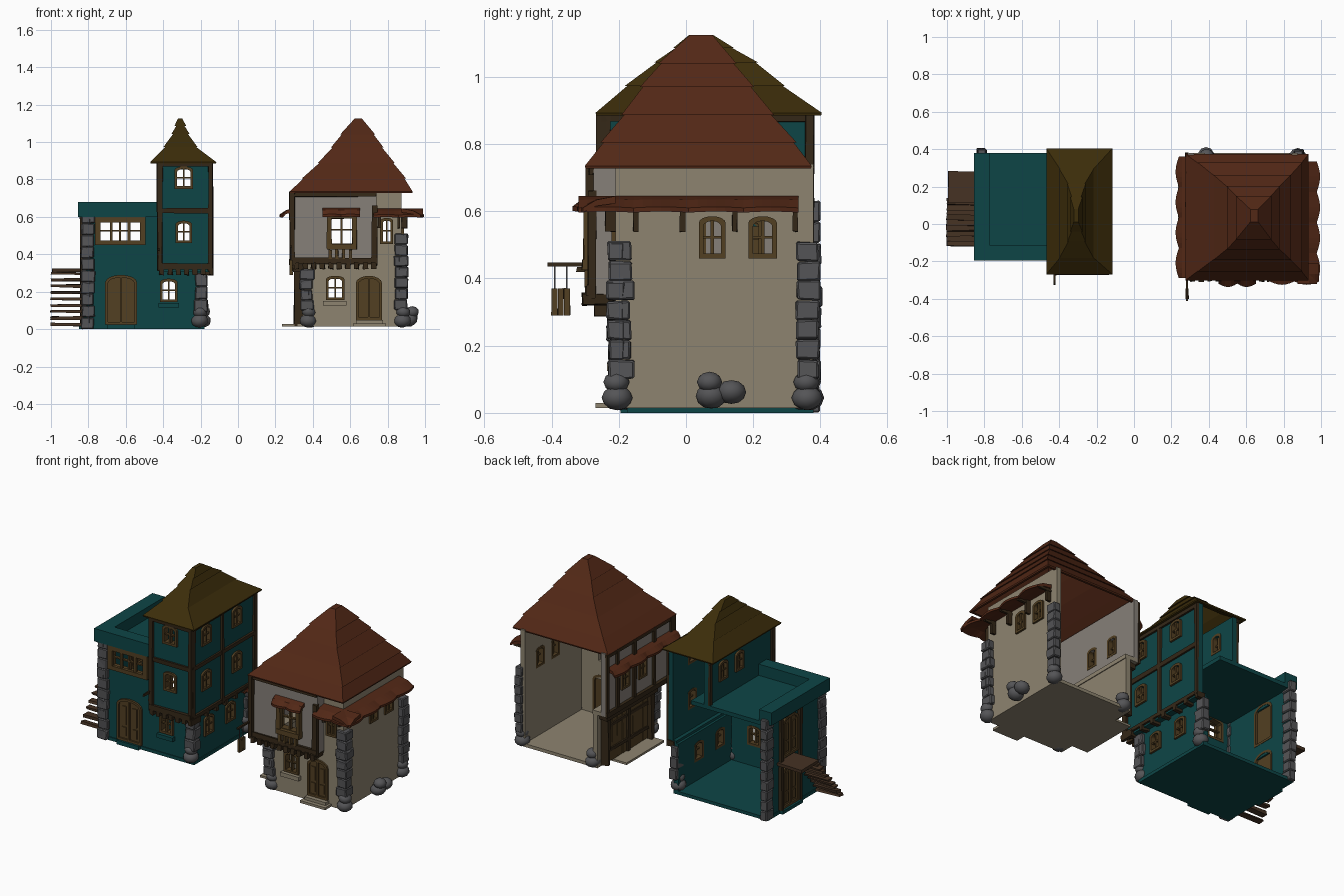
import bpy, bmesh, math, random
from mathutils import Vector, Matrix

if "Cube" in bpy.data.objects:
    bpy.data.objects.remove(bpy.data.objects["Cube"])
random.seed(4)

COLORS = dict(teal=(.004, .06, .062), beige=(.27, .23, .16), plaster=(.24, .215, .19), red=(.085, .021, .008),
              gold=(.045, .026, .003), stone=(.09, .09, .095), wood=(.085, .05, .016), dark=(.035, .021, .009),
              plank=(.06, .032, .017))
MATS = {}
for k, c in COLORS.items():
    MATS[k] = bpy.data.materials.new(k)
    MATS[k].diffuse_color = (*c, 1)


def emit(bm, name, mat, bevel=0, smooth=False):
    bmesh.ops.recalc_face_normals(bm, faces=bm.faces)
    me = bpy.data.meshes.new(name)
    bm.to_mesh(me)
    bm.free()
    ob = bpy.data.objects.new(name, me)
    bpy.context.collection.objects.link(ob)
    me.materials.append(MATS[mat])
    if bevel:
        m = ob.modifiers.new("bevel", 'BEVEL')
        m.width, m.segments = bevel, 1
    for p in me.polygons:
        p.use_smooth = smooth
    return ob


# wall coordinate frames: u along the wall, n outward, z up
def front(y): return lambda u, n, z: Vector((u, y - n, z))
def right(x): return lambda u, n, z: Vector((x + n, u, z))
def left(x): return lambda u, n, z: Vector((x - n, u, z))
def world(u, n, z): return Vector((u, n, z))


def box(bm, f, u0, u1, n0, n1, z0, z1, j=0):
    r = lambda: random.uniform(-j, j)
    v = [bm.verts.new(f(u, n, z) + Vector((r(), r(), r()))) for u in (u0, u1) for n in (n0, n1) for z in (z0, z1)]
    for q in ((0, 1, 3, 2), (4, 5, 7, 6), (0, 1, 5, 4), (2, 3, 7, 6), (0, 2, 6, 4), (1, 3, 7, 5)):
        bm.faces.new([v[i] for i in q])


def boxes(name, mat, f, items, j=0, bevel=0):
    bm = bmesh.new()
    for it in items:
        box(bm, f, *it, j=j)
    return emit(bm, name, mat, bevel)


def arch_pts(u, z, w, h, rise):
    top = [(u + w / 2 * math.cos(a), z + h - rise + rise * math.sin(a)) for a in [math.pi * i / 8 for i in range(9)]]
    return [(u - w / 2, z), (u + w / 2, z)] + top


# arched frame with bars (window) or two leaves (door)
def opening(name, f, u, z, w, h, door):
    rise, t = (.04 if door else .02), .014
    bm = bmesh.new()
    rings = []
    for pts in (arch_pts(u, z, w, h, rise), arch_pts(u, z + t, w - 2 * t, h - 2 * t, rise * .8)):
        for n in (-.032, .012):
            rings.append([bm.verts.new(f(a, n, b)) for a, b in pts])
    for i in range(11):
        k = (i + 1) % 11
        for a, b in ((0, 1), (1, 3), (3, 2), (2, 0)):
            bm.faces.new((rings[a][i], rings[a][k], rings[b][k], rings[b][i]))
    if door:
        for n in (-.02, .002):
            bm.faces.new([bm.verts.new(f(a, n, b)) for a, b in arch_pts(u, z + t, w - 2 * t, h - 2 * t, rise * .8)])
        for s in (-1, 1):
            box(bm, f, u + s * w * .22 - .014, u + s * w * .22 + .014, 0, .008, z + .1, z + h - .05)
            box(bm, f, u + s * w * .22 - .014, u + s * w * .22 + .014, 0, .008, z + .03, z + .085)
        box(bm, f, u - .006, u + .006, 0, .012, z, z + h - t)
    else:
        box(bm, f, u - .005, u + .005, -.015, .006, z, z + h - t)
        box(bm, f, u - w / 2, u + w / 2, -.013, .004, z + h * .5 - .004, z + h * .5 + .004)
    emit(bm, name + ("_door" if door else "_window"), 'wood')


# flat wall on a grid, leaving out the cells of openings (u, z, w, h, door)
def wall(name, mat, f, u0, u1, z0, z1, ops=(), t=.03):
    us, zs, holes = {u0, u1}, {z0, z1}, []
    for (u, z, w, h, d) in ops:
        hh = (u - w / 2 + .008, u + w / 2 - .008, z + .006, z + h - (.03 if d else .016))
        holes.append(hh)
        us |= set(hh[:2])
        zs |= set(hh[2:])
        opening(name, f, u, z, w, h, d)
    us, zs = sorted(us), sorted(zs)
    bm = bmesh.new()
    V = {(a, b): bm.verts.new(f(a, 0, b)) for a in us for b in zs}
    for a, b in zip(us, us[1:]):
        for c, d in zip(zs, zs[1:]):
            if not any(h[0] < (a + b) / 2 < h[1] and h[2] < (c + d) / 2 < h[3] for h in holes):
                bm.faces.new((V[a, c], V[b, c], V[b, d], V[a, d]))
    g = bmesh.ops.extrude_face_region(bm, geom=bm.faces[:])['geom']
    bmesh.ops.translate(bm, verts=[e for e in g if isinstance(e, bmesh.types.BMVert)], vec=f(0, -t, 0) - f(0, 0, 0))
    bmesh.ops.delete(bm, geom=[v for v in bm.verts if not v.link_faces], context='VERTS')
    emit(bm, name, mat)


# stepped hipped roof shell, open underneath; inner rings follow the outer slope
def roof(name, mat, tiers):
    def ring(t, z, g):
        _, a, b, c, d = t
        return [(a - g, c - g, z), (b + g, c - g, z), (b + g, d + g, z), (a - g, d + g, z)]
    R = [ring(t, t[0] - .022, -.009 if t is not tiers[-1] else -.004) for t in reversed(tiers[1:])]
    R += [ring(tiers[0], tiers[0][0] - .008, -.012), ring(tiers[0], tiers[0][0] - .008, .002)]
    for a, b in zip(tiers, tiers[1:]):
        R += [ring(a, a[0], .004), ring(b, b[0] + .003, -.007 if b is not tiers[-1] else 0)]
    bm = bmesh.new()
    L = [[bm.verts.new(p) for p in r] for r in R]
    for p, q in zip(L, L[1:]):
        for i in range(4):
            bm.faces.new((p[i], p[(i + 1) % 4], q[(i + 1) % 4], q[i]))
    bm.faces.new(L[-1])
    bm.faces.new(L[0])
    emit(bm, name, mat)


# scalloped lean-to strip of tiles
def skirt(name, f, u0, u1, zi, zo, depth, n):
    bm = bmesh.new()
    rows, N = [], n * 6
    for i in range(N + 1):
        u, s = u0 + (u1 - u0) * i / N, abs(math.sin(math.pi * i / 6))
        o, zz = depth - .018 * (1 - s), zo + .003 * s
        prof = [(0, zi), (depth * .5, (zi + zo) / 2 + .006 + .002 * s), (o, zz), (o, zz - .014), (depth * .5, (zi + zo) / 2 - .012), (0, zi - .022)]
        rows.append([bm.verts.new(f(u, a, b)) for a, b in prof])
    for p, q in zip(rows, rows[1:]):
        for k in range(6):
            bm.faces.new((p[k], p[(k + 1) % 6], q[(k + 1) % 6], q[k]))
    bm.faces.new(rows[0])
    bm.faces.new(rows[-1])
    emit(bm, name, 'red')


# quoin stones wrapped round the outside of a wall corner; sx, sy point outward
def column(name, x, y, sx, sy, z0, z1):
    n = round((z1 - z0) / .062)
    h, items = (z1 - z0) / n, []
    for i in range(n):
        a, b = [.048 + random.uniform(-.007, .007) for _ in 'ab']
        o = .022 + random.uniform(-.004, .004)
        za, zb = z0 + i * h + .001, z0 + (i + 1) * h - .001
        items.append(sorted((x + sx * o, x - sx * .026)) + sorted((y + sy * o, y - sy * b)) + [za, zb])
        if sy < 0:
            items.append(sorted((x + sx * o, x - sx * a)) + sorted((y + sy * o, y - sy * .026)) + [za, zb])
    boxes(name, 'stone', world, items, j=.003, bevel=.005)


def boulders(name, items):
    bm = bmesh.new()
    for x, y, z, r in items:
        m = Matrix.Translation((x, y, z)) @ Matrix.Rotation(random.uniform(-.3, .3), 4, 'Y') @ Matrix.Diagonal((r * 1.05, r * 1.05, r * .85, 1))
        bmesh.ops.create_icosphere(bm, subdivisions=2, radius=1, matrix=m)
    emit(bm, name, 'stone', smooth=True)


# ---- teal house: shell ----
TF, TL, TR = front(-.17), left(-.825), right(-.185)
WF, WR, WL = front(-.25), right(-.147), left(-.42)
wall("teal_front_lower", 'teal', TF, -.825, -.185, 0, .315, [(-.625, .025, .17, .265, 1), (-.37, .145, .095, .125, 0)])
wall("teal_front_upper", 'teal', TF, -.825, -.42, .315, .64, [(-.63, .455, .26, .14, 0)])
wall("teal_left_wall", 'teal', TL, -.17, .38, 0, .64, [(.16, .335, .15, .25, 1), (.16, .02, .15, .26, 1)])
wall("teal_right_lower", 'teal', TR, -.17, .38, 0, .315, [(-.03, .14, .09, .12, 0), (.18, .14, .09, .12, 0)])
wall("tower_front", 'teal', WF, -.42, -.147, .315, .89, [(-.29, .46, .09, .12, 0), (-.29, .75, .1, .12, 0)])
wall("tower_right", 'teal', WR, -.25, .38, .315, .89,
     [(u, z, .09, .12, 0) for u in (-.11, .19) for z in (.46, .74)])
wall("tower_left", 'teal', WL, -.25, .38, .6, .89, [(u, .72, .08, .12, 0) for u in (.08, .24)])
boxes("teal_slabs", 'teal', world, [(-.83, -.18, -.175, .38, 0, .02), (-.82, -.3, -.17, .38, .585, .61),
      (-.42, -.147, -.25, -.145, .305, .33), (-.2, -.147, -.25, .38, .305, .33), (-.42, -.39, -.25, -.17, .315, .6),
      (-.7, -.55, -.195, -.17, .0, .025), (-.85, -.82, .06, .26, 0, .02), (-.425, -.315, -.195, -.17, .115, .14)])
boxes("parapet", 'teal', world, [(-.855, -.42, -.195, -.115, .6, .68), (-.855, -.77, -.115, .38, .6, .68)])
roof("tower_roof", 'gold', [(.893, -.465, -.12, -.265, .4), (.973, -.395, -.22, -.178, .29),
     (1.043, -.352, -.263, -.09, .21), (1.085, -.336, -.28, -.035, .14), (1.122, -.322, -.298, .01, .08)])

# ---- teal house: timber ----
boxes("tower_front_timber", 'dark', WF, [(-.43, -.405, -.01, .015, .31, .89), (-.16, -.138, -.01, .015, .31, .89),
      (-.42, -.145, 0, .014, .62, .645), (-.42, -.145, 0, .016, .87, .893), (-.425, -.14, 0, .022, .32, .35)], j=.003)
boxes("tower_right_timber", 'dark', WR, [(u - .012, u + .012, 0, .012, .31, .89) for u in (-.24, .05, .368)] +
      [(-.25, .38, 0, .011, z, z + .026) for z in (.315, .62, .866)], j=.003)
boxes("tower_left_timber", 'dark', WL, [(-.255, -.23, 0, .014, .32, .89), (.355, .38, 0, .014, .61, .89), (-.25, .38, 0, .012, .866, .89)], j=.003)
boxes("tower_joist_ends", 'dark', WF, [(-.42 + i * .044, -.395 + i * .044, -.07, .022, .29, .325) for i in range(7)], j=.003)
boxes("tower_side_joist_ends", 'dark', WR, [(-.21 + i * .095, -.185 + i * .095, -.04, .012, .29, .325) for i in range(7)], j=.003)
boxes("wide_window_frame", 'wood', TF, [(-.765, -.495, 0, .02, .45, .475), (-.765, -.495, 0, .02, .57, .6),
      (-.765, -.735, 0, .02, .45, .6), (-.525, -.495, 0, .02, .45, .6), (-.685, -.67, 0, .015, .46, .59), (-.59, -.575, 0, .015, .46, .59)])
boxes("stair_door_frame", 'dark', TL, [(.055, .08, 0, .018, .02, .62), (.24, .265, 0, .018, .02, .62), (.05, .27, 0, .022, .59, .62)], j=.003)
boxes("tower_bracket", 'dark', world, [(-.43, -.42, -.325, -.25, .42, .435), (-.43, -.42, -.27, -.255, .37, .43)], j=.002)

# ---- outside stair ----
boxes("stair_treads", 'plank', world, [(-1, -.835, -.12 + i * .028, -.083 + i * .028, .018 + i * .034, .032 + i * .034)
      for i in range(9)], j=.005)
boxes("stair_platform", 'plank', world, [(-.995, -.825, .115, .28, .305, .325)], j=.003)

# ---- cream house: shell ----
CF, CL, CR = front(-.21), left(.345), right(.875)
UF, UL = front(-.275), left(.29)
wall("cream_front_lower", 'beige', CF, .345, .875, .02, .36, [(.7, .05, .14, .235, 1), (.52, .155, .1, .13, 0)])
wall("cream_front_upper", 'beige', CF, .73, .875, .36, .74, [(.795, .455, .07, .14, 0)])
wall("cream_right_wall", 'beige', CR, -.21, .38, .02, .74, [(.078, .46, .08, .125, 0), (.228, .46, .085, .125, 0)])
wall("cream_left_lower", 'beige', CL, -.21, .38, .02, .36)
wall("jetty_front", 'plaster', UF, .29, .74, .35, .74, [(.553, .445, .15, .17, 0)])
wall("jetty_left", 'plaster', UL, -.275, .38, .35, .74, [(.02, .46, .08, .125, 0), (.19, .46, .08, .125, 0)])
wall("jetty_return", 'plaster', right(.74), -.275, -.2, .35, .74)
boxes("cream_slabs", 'beige', world, [(.345, .875, -.21, .38, .015, .035), (.29, .74, -.275, -.18, .345, .37),
      (.29, .38, -.275, .38, .345, .37), (.615, .79, -.27, -.21, .015, .03), (.63, .775, -.245, -.21, .03, .048),
      (.455, .58, -.235, -.21, .125, .15), (.235, .345, -.12, .25, .015, .028)])
roof("cream_roof", 'red', [(.735, .28, .93, -.297, .37), (.805, .345, .895, -.25, .325), (.887, .43, .835, -.188, .258),
     (.97, .5, .775, -.133, .198), (1.04, .55, .73, -.078, .146), (1.122, .623, .663, .012, .078)])

# ---- cream house: lean-to tiles and brackets ----
skirt("skirt_right", CR, -.32, .335, .645, .61, .12, 4)
skirt("skirt_front_corner", CF, .725, .99, .645, .61, .115, 2)
skirt("skirt_left", UL, -.29, .36, .645, .61, .068, 4)
skirt("skirt_window", UF, .452, .652, .648, .612, .062, 2)
boxes("right_brackets", 'dark', CR, [(u - .007, u + .007, 0, .03, .54, .62) for u in (-.15, -.01, .145, .325)] +
      [(u - .007, u + .007, 0, .08, .6, .615) for u in (-.15, -.01, .145, .325)], j=.002)
boxes("front_brackets", 'dark', CF, [(u - .007, u + .007, 0, .03, .54, .62) for u in (.755, .86)], j=.002)

# ---- cream house: timber ----
boxes("jetty_front_timber", 'dark', UF, [(.278, .305, -.01, .022, .34, .735), (.715, .745, -.01, .018, .34, .66),
      (.28, .745, 0, .02, .35, .382), (.29, .74, 0, .016, .71, .735)], j=.004)
boxes("jetty_left_timber", 'dark', UL, [(u - .012, u + .012, 0, .014, .35, .735) for u in (-.26, -.09, .105, .27, .368)] +
      [(-.275, .38, 0, .016, .345, .375), (-.275, .38, 0, .012, .71, .735)], j=.003)
boxes("jetty_joist_ends", 'dark', UF, [(.3 + i * .046, .325 + i * .046, -.06, .032, .322, .355) for i in range(10)], j=.004)
boxes("bay_window", 'wood', UF, [(.475, .635, 0, .035, .425, .455), (.475, .5, 0, .03, .43, .62), (.61, .635, 0, .03, .43, .62),
      (.475, .635, 0, .03, .59, .62)] + [(.485 + i * .036, .5 + i * .036, 0, .025, .375, .425) for i in range(4)], j=.002)
boxes("barn_door", 'wood', CL, [(-.09 + i * .05, -.044 + i * .05, 0, .018, .03, .31) for i in range(8)], j=.002)
boxes("barn_door_frame", 'dark', CL, [(-.12, -.09, 0, .045, .02, .34), (.31, .34, 0, .045, .02, .34), (-.14, .36, 0, .055, .31, .345),
      (.095, .12, .01, .03, .02, .32), (-.1, .32, .01, .026, .09, .11), (-.1, .32, .01, .026, .24, .26)], j=.005)

# ---- hanging sign ----
boxes("sign_bar", 'dark', world, [(.278, .29, -.412, -.27, .436, .447)])
boxes("sign_chains", 'stone', world, [(.282, .286, y - .002, y + .002, .365, .436) for y in (-.39, -.355)])
boxes("sign_board", 'wood', world, [(.276, .292, -.4 + i * .0185, -.382 + i * .0185, .29, .37) for i in range(3)], j=.001)

# ---- stone corners and boulders ----
for nm, x, y, sx, sy, z0, z1 in (("teal_front_left", -.815, -.17, -1, -1, 0, .63), ("teal_front_right", -.187, -.175, 1, -1, .09, .3),
                                 ("teal_back_right", -.187, .375, 1, 1, .09, .3), ("teal_back_left", -.815, .378, -1, 1, 0, .63),
                                 ("cream_front_left", .355, -.21, -1, -1, .1, .32), ("cream_front_right", .885, -.21, 1, -1, .1, .51),
                                 ("cream_back_right", .885, .375, 1, 1, .1, .51)):
    column(nm + "_column", x, y, sx, sy, z0, z1)
for nm, x, y in (("cream_front_left", .375, -.195), ("cream_front_right", .88, -.205), ("cream_back_right", .875, .36),
                 ("cream_back_left", .385, .365), ("teal_front_right", -.205, -.17), ("teal_back_right", -.19, .345)):
    boulders(nm + "_boulders", [(x, y, .045, .044), (x + .003, y - .002, .092, .037)])
boulders("side_boulders", [(.915, .075, .05, .044), (.92, .135, .062, .042), (.93, .07, .092, .036)])

for m in bpy.data.materials:
    if m.users and not m.is_grease_pencil:
        m.use_nodes = True
        m.node_tree.nodes["Principled BSDF"].inputs["Base Color"].default_value = m.diffuse_color
